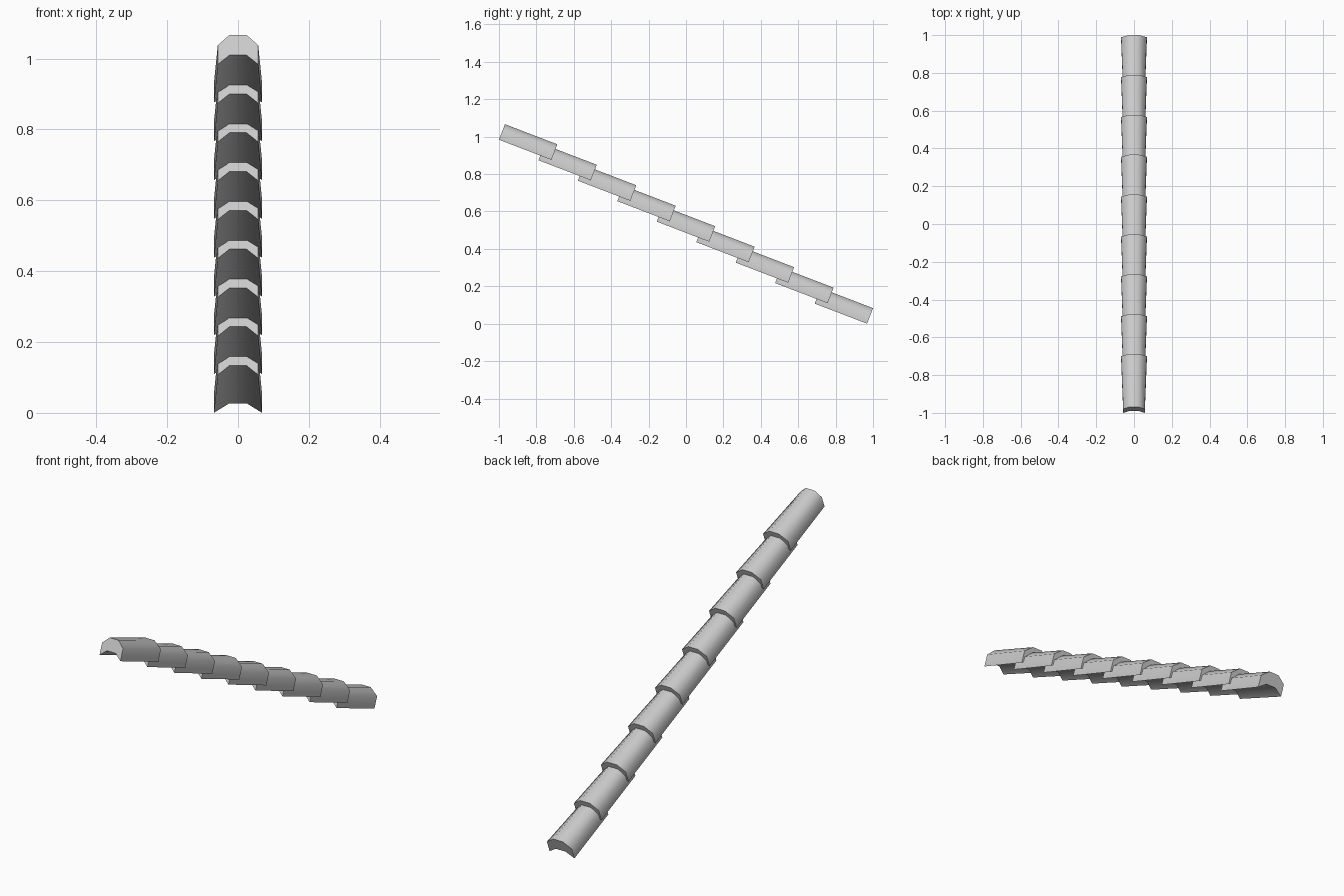
import bpy
import bmesh
import math

cube = bpy.data.objects.get("Cube")
if cube:
    bpy.data.objects.remove(cube, do_unlink=True)

TILES = 9
LENGTH = 0.30
HEIGHT = 0.089
TILT = math.radians(21)
STEP_Y, STEP_Z = 0.211, 0.1095

grey = bpy.data.materials.new("light grey clay")
grey.use_nodes = True
colour = (0.6, 0.6, 0.6, 1)
grey.diffuse_color = colour
grey.node_tree.nodes["Principled BSDF"].inputs["Base Color"].default_value = colour


def arch(half_width, half_flat):
    """Closed outline of the arched section: outer hood, then shallow hollow."""
    right = [(half_width, 0), (half_width, 0.058), (half_flat, HEIGHT)]
    left = [(-x, z) for x, z in reversed(right)]
    return right + left + [(-half_flat, 0.028), (half_flat, 0.028)]


def tile_mesh():
    """One tapered ridge tile, narrow at its upper end."""
    bm = bmesh.new()
    upper = [bm.verts.new((x, 0, z)) for x, z in arch(0.057, 0.024)]
    lower = [bm.verts.new((x, LENGTH, z)) for x, z in arch(0.068, 0.026)]
    n = len(upper)
    for i in range(n):
        j = (i + 1) % n
        bm.faces.new((upper[i], upper[j], lower[j], lower[i]))
    bm.faces.new(upper)
    bm.faces.new(lower[::-1])
    bmesh.ops.recalc_face_normals(bm, faces=bm.faces)
    mesh = bpy.data.meshes.new("ridge_tile")
    bm.to_mesh(mesh)
    bm.free()
    mesh.materials.append(grey)
    return mesh


# Overlapping row of tiles stepping down towards the back
mesh = tile_mesh()
top_z = (TILES - 1) * STEP_Z + LENGTH * math.sin(TILT)
for i in range(TILES):
    tile = bpy.data.objects.new(f"ridge_tile_{i + 1}", mesh)
    bpy.context.collection.objects.link(tile)
    tile.location = (0, -1 + i * STEP_Y, top_z - i * STEP_Z)
    tile.rotation_euler.x = -TILT

# Smooth hood with crisp ends and rims (the mesh is shared by all tiles)
bpy.ops.object.select_all(action='DESELECT')
tile.select_set(True)
bpy.context.view_layer.objects.active = tile
bpy.ops.object.shade_smooth_by_angle(angle=math.radians(60))
